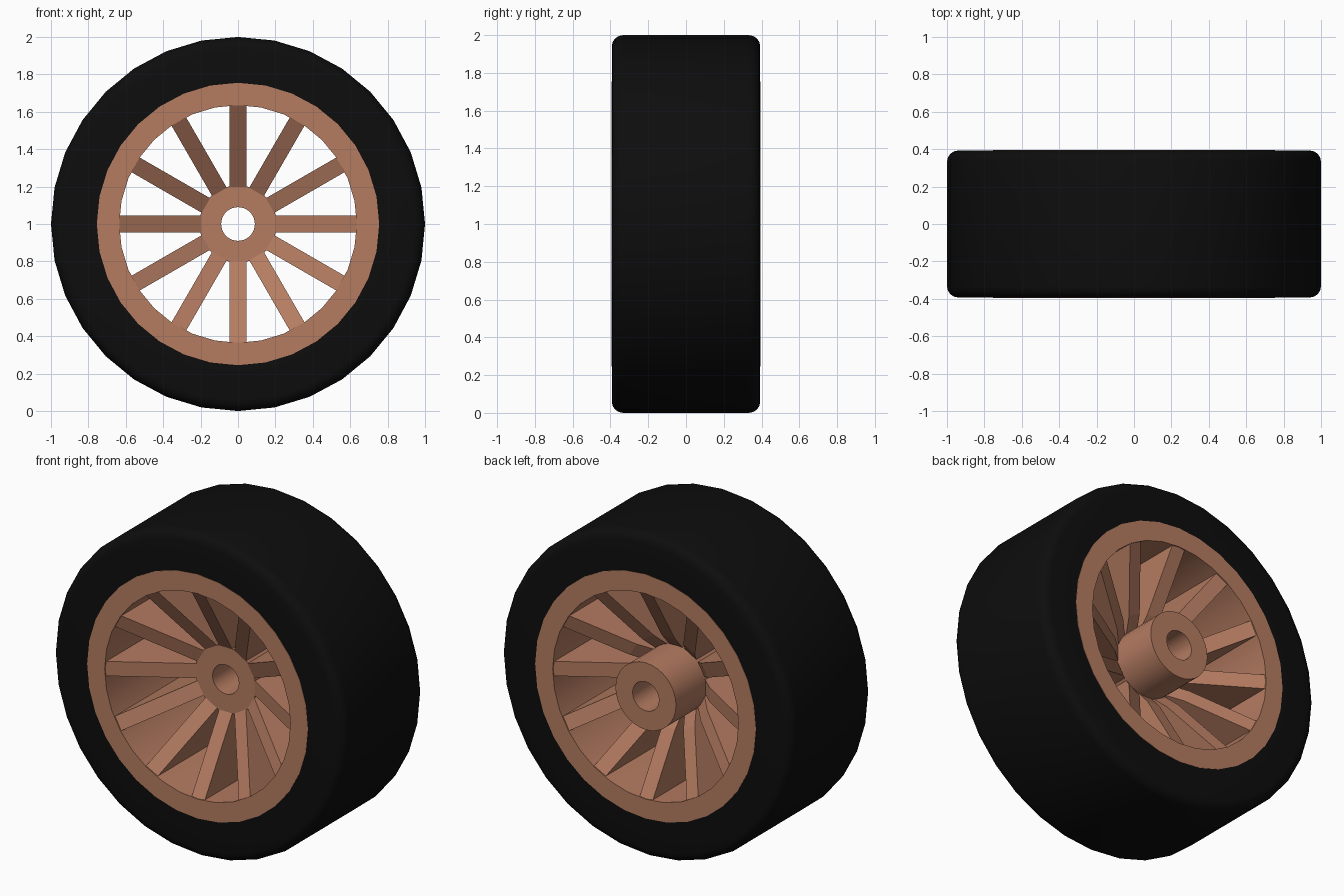
import bpy, bmesh
from math import sin, cos, pi, radians

if "Cube" in bpy.data.objects:
    bpy.data.objects.remove(bpy.data.objects["Cube"])

SIDES = 32
AXLE_Z = 1.0


def material(name, rgb):
    m = bpy.data.materials.new(name)
    m.diffuse_color = (*rgb, 1)
    m.use_nodes = True
    m.node_tree.nodes["Principled BSDF"].inputs["Base Color"].default_value = m.diffuse_color
    return m


def finish(name, bm, mat, smooth=True):
    bmesh.ops.recalc_face_normals(bm, faces=bm.faces)
    me = bpy.data.meshes.new(name)
    bm.to_mesh(me)
    bm.free()
    ob = bpy.data.objects.new(name, me)
    bpy.context.collection.objects.link(ob)
    ob.location.z = AXLE_Z
    me.materials.append(mat)
    if smooth:
        bpy.ops.object.select_all(action='DESELECT')
        bpy.context.view_layer.objects.active = ob
        ob.select_set(True)
        bpy.ops.object.shade_smooth_by_angle(angle=radians(35))
    return ob


def lathe(name, profile, mat):
    """Turn a closed (radius, y) profile around the axle."""
    bm = bmesh.new()
    rings = []
    for i in range(SIDES):
        a = 2 * pi * i / SIDES
        rings.append([bm.verts.new((r * cos(a), y, r * sin(a))) for r, y in profile])
    n = len(profile)
    for i in range(SIDES):
        p, q = rings[i], rings[(i + 1) % SIDES]
        for j in range(n):
            k = (j + 1) % n
            bm.faces.new((p[j], p[k], q[k], q[j]))
    return finish(name, bm, mat)


def tube(inner, outer, y0, y1):
    return [(inner, y0), (outer, y0), (outer, y1), (inner, y1)]


rubber = material("rubber", (0.004, 0.004, 0.004))
copper = material("copper", (0.46, 0.20, 0.12))

# Tire with rounded shoulders
W, C = 0.393, 0.06
shoulder = [(1 - C + C * sin(t * pi / 8), W - C + C * cos(t * pi / 8)) for t in range(5)]
half = [(0.74, W)] + shoulder
lathe("tire", half + [(r, -y) for r, y in reversed(half)], rubber)

# Rim barrel and hub
lathe("rim", tube(0.635, 0.755, -0.395, 0.395), copper)
lathe("hub", tube(0.09, 0.207, -0.12, 0.393), copper)

# Twelve web spokes, deep at the rim and narrow at the hub
web = [(0.19, -0.115), (0.635, -0.39), (0.65, -0.39), (0.65, 0.39),
       (0.635, 0.39), (0.28, 0.17), (0.19, 0.09)]
bm = bmesh.new()
for i in range(12):
    a = i * pi / 6
    sides = []
    for w in (-0.045, 0.045):
        sides.append([bm.verts.new((r * cos(a) - w * sin(a), y, r * sin(a) + w * cos(a)))
                      for r, y in web])
    p, q = sides
    bm.faces.new(p)
    bm.faces.new(q[::-1])
    for j in range(len(web)):
        k = (j + 1) % len(web)
        bm.faces.new((p[j], p[k], q[k], q[j]))
finish("spokes", bm, copper, smooth=False)
